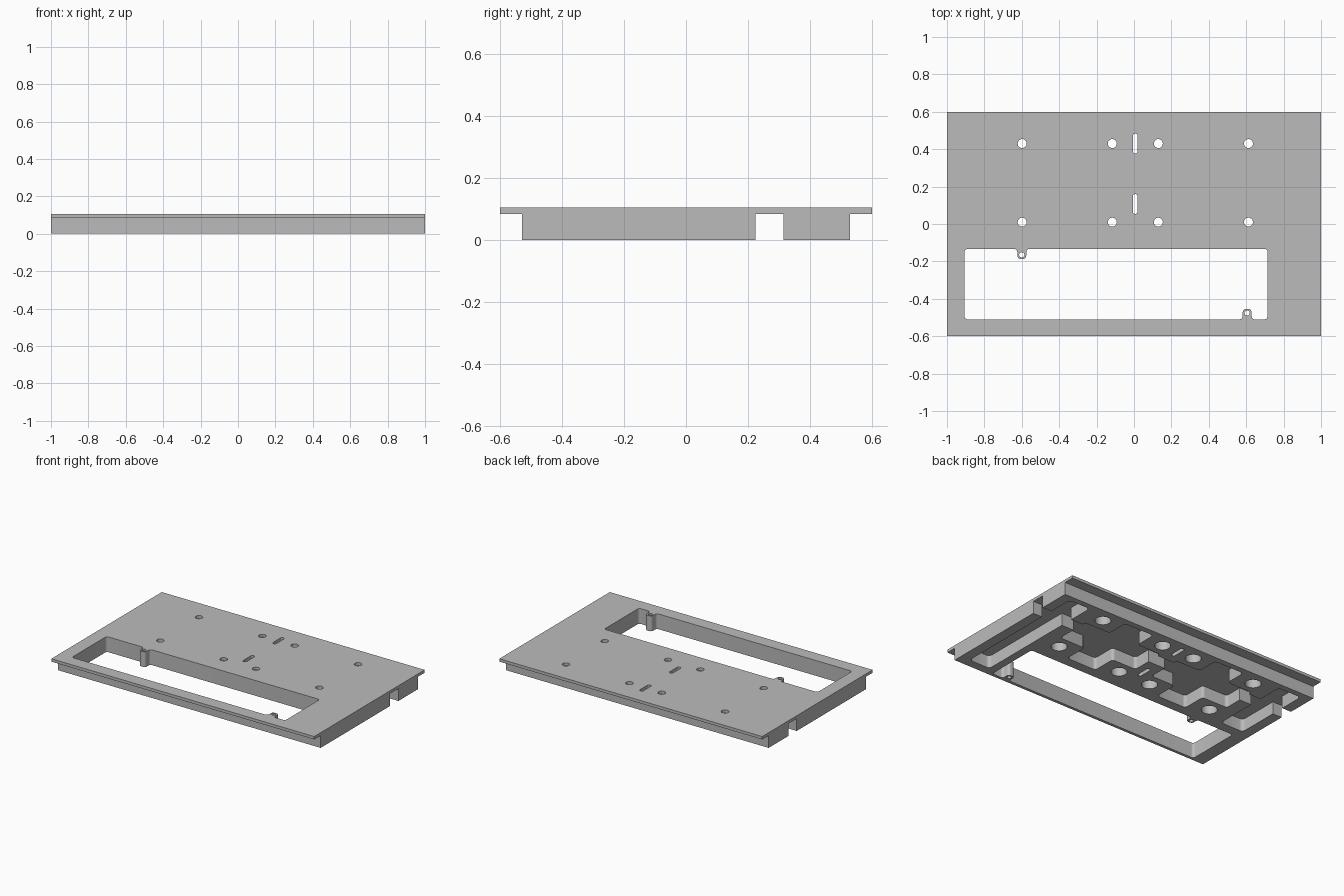
import bpy, bmesh, math

cube = bpy.data.objects.get("Cube")
if cube:
    bpy.data.objects.remove(cube, do_unlink=True)

TOP, LIP = 0.105, 0.085      # top of the plate, underside of the lip
CX = 0.007                   # symmetry line of the hole pattern
HOLE_X = [CX + s * d for s in (-1, 1) for d in (0.123, 0.605)]
HOLE_Y = (0.01, 0.43)
TAB_X = 0.605

grey = bpy.data.materials.new("plain_grey")
grey.use_nodes = True
grey.diffuse_color = (0.5, 0.5, 0.5, 1)
grey.node_tree.nodes["Principled BSDF"].inputs["Base Color"].default_value = (0.5, 0.5, 0.5, 1)


def extrude(name, points, offset, radius=0):
    """Extrude a flat outline by offset, rounding the extruded edges."""
    bm = bmesh.new()
    face = bm.faces.new([bm.verts.new(p) for p in points])
    geom = bmesh.ops.extrude_face_region(bm, geom=[face])["geom"]
    moved = [v for v in geom if isinstance(v, bmesh.types.BMVert)]
    bmesh.ops.translate(bm, verts=moved, vec=offset)
    if radius:
        moved = set(moved)
        sides = [e for e in bm.edges if (e.verts[0] in moved) != (e.verts[1] in moved)]
        bmesh.ops.bevel(bm, geom=sides, offset=radius, segments=5, profile=0.5, affect='EDGES')
    bmesh.ops.recalc_face_normals(bm, faces=bm.faces)
    mesh = bpy.data.meshes.new(name)
    bm.to_mesh(mesh)
    bm.free()
    obj = bpy.data.objects.new(name, mesh)
    bpy.context.collection.objects.link(obj)
    mesh.materials.append(grey)
    return obj


def cut(points, z0, z1, radius=0):
    """Subtract an upright prism from the base plate."""
    cutter = extrude("cutter", [(x, y, z0) for x, y in points], (0, 0, z1 - z0), radius)
    cutter.hide_render = True
    mod = plate.modifiers.new("cut", 'BOOLEAN')
    mod.operation, mod.solver, mod.object = 'DIFFERENCE', 'EXACT', cutter
    bpy.ops.object.modifier_apply(modifier=mod.name)
    bpy.data.objects.remove(cutter, do_unlink=True)


def rect(x0, x1, y0, y1):
    return [(x0, y0), (x1, y0), (x1, y1), (x0, y1)]


def circle(x, y, r, n=24):
    return [(x + r * math.cos(math.tau * i / n), y + r * math.sin(math.tau * i / n)) for i in range(n)]


# Plate with overhanging front and back lips and a cable channel underneath
profile = [(-0.6, TOP), (-0.6, LIP), (-0.53, LIP), (-0.53, 0), (0.225, 0), (0.225, LIP),
           (0.315, LIP), (0.315, 0), (0.53, 0), (0.53, LIP), (0.6, LIP), (0.6, TOP)]
plate = extrude("base_plate", [(-1, y, z) for y, z in profile], (2, 0, 0))
bpy.context.view_layer.objects.active = plate
plate.select_set(True)

# Underside pockets at both ends
cut(rect(0.77, 0.93, -0.47, 0.49), -0.1, LIP, 0.025)
cut(rect(-0.93, -0.755, -0.065, 0.49), -0.1, LIP, 0.025)

# Cross-shaped underside pockets, mirrored about the hole pattern
cross = [(0.25, -0.065), (0.475, -0.065), (0.475, 0.1), (0.67, 0.1), (0.67, 0.34), (0.475, 0.34),
         (0.475, 0.49), (0.25, 0.49), (0.25, 0.34), (0.065, 0.34), (0.065, 0.1), (0.25, 0.1)]
for s in (-1, 1):
    cut([(CX + s * x, y) for x, y in cross], -0.1, LIP, 0.02)

# Large window with two screw tabs
w = 0.024
front, back, left, right = -0.51, -0.133, -0.907, 0.715
window = [(left, front), (TAB_X - w, front), (TAB_X - w, front + 0.056), (TAB_X + w, front + 0.056),
          (TAB_X + w, front), (right, front), (right, back), (w - 0.6, back),
          (w - 0.6, back - 0.054), (-w - 0.6, back - 0.054), (-w - 0.6, back), (left, back)]
cut(window, -0.1, 0.2, 0.018)
for x, y in ((TAB_X, front + 0.034), (-0.6, back - 0.032)):
    cut(circle(x, y, 0.014), -0.1, 0.2)

# Counterbored screw holes
for x in HOLE_X:
    for y in HOLE_Y:
        cut(circle(x, y, 0.05), -0.1, LIP)
        cut(circle(x, y, 0.024), -0.1, 0.2)

# Narrow slots on the centre line
for y in (0.107, 0.43):
    cut(rect(CX - 0.013, CX + 0.013, y - 0.053, y + 0.053), -0.1, 0.2, 0.0125)

bpy.ops.object.shade_smooth_by_angle(angle=math.radians(30))
